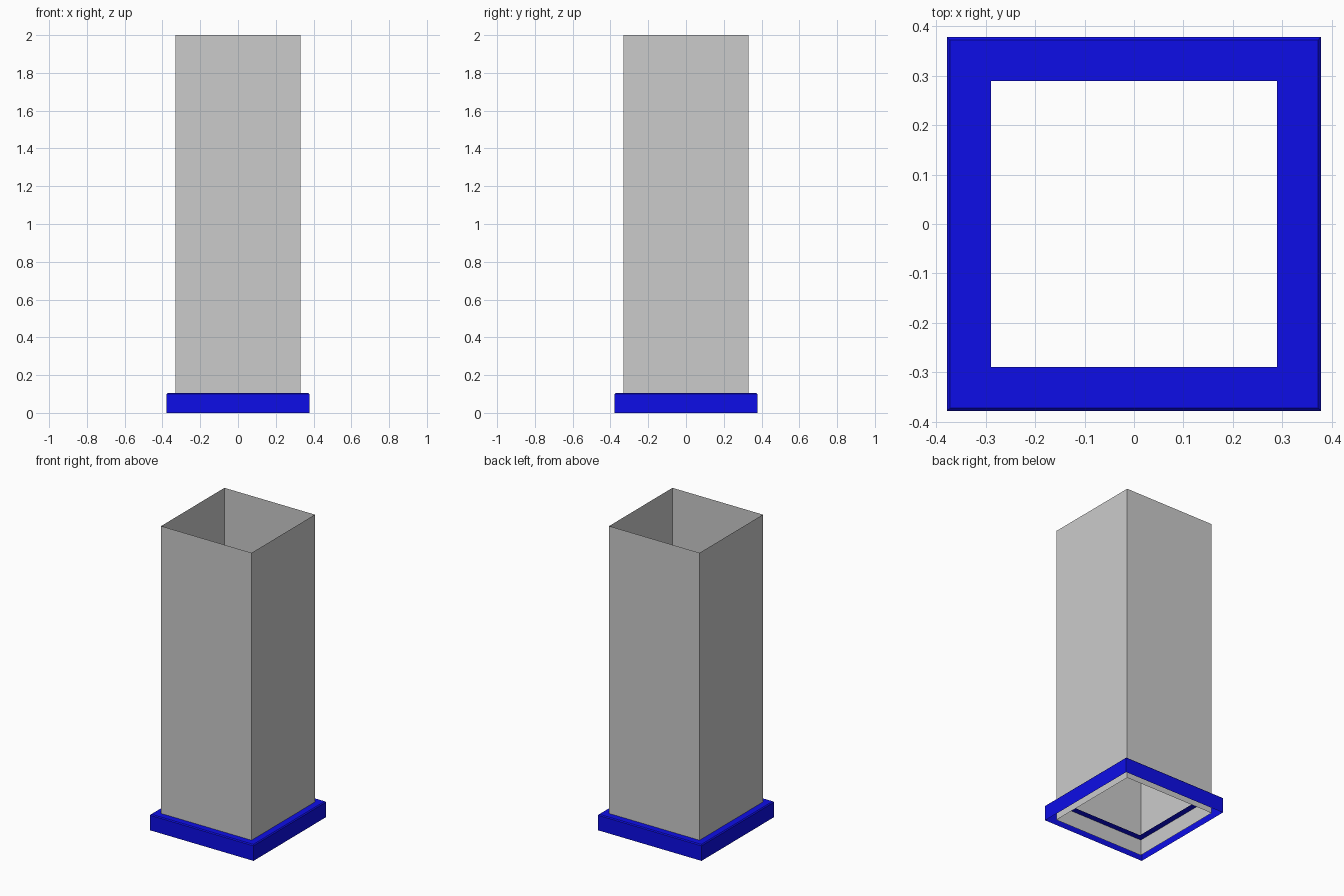
import bpy, bmesh

if "Cube" in bpy.data.objects:
    bpy.data.objects.remove(bpy.data.objects["Cube"])


def square_shell(name, profile, color=None):
    """Sweep a (half_width, z) profile around a square as an open thin shell."""
    bm = bmesh.new()
    rings = [[bm.verts.new((sx * h, sy * h, z))
              for sx, sy in ((-1, -1), (1, -1), (1, 1), (-1, 1))]
             for h, z in profile]
    for a, b in zip(rings, rings[1:]):
        for i in range(4):
            j = (i + 1) % 4
            bm.faces.new((a[i], a[j], b[j], b[i]))
    mesh = bpy.data.meshes.new(name)
    bm.to_mesh(mesh)
    bm.free()
    obj = bpy.data.objects.new(name, mesh)
    bpy.context.collection.objects.link(obj)
    if color:
        mat = bpy.data.materials.new(name + "_blue")
        mat.diffuse_color = color
        mat.use_nodes = True
        mat.node_tree.nodes["Principled BSDF"].inputs["Base Color"].default_value = mat.diffuse_color
        mesh.materials.append(mat)
    return obj


# Thin square column, open at both ends
square_shell("column_tube", [(0.33, 0), (0.33, 2.0)])

# Base collar: open skirt, small chamfer, top plate with a square hole
square_shell("base_collar",
             [(0.378, 0), (0.378, 0.099), (0.372, 0.105), (0.289, 0.105)],
             (0.004, 0.004, 0.8, 1))
